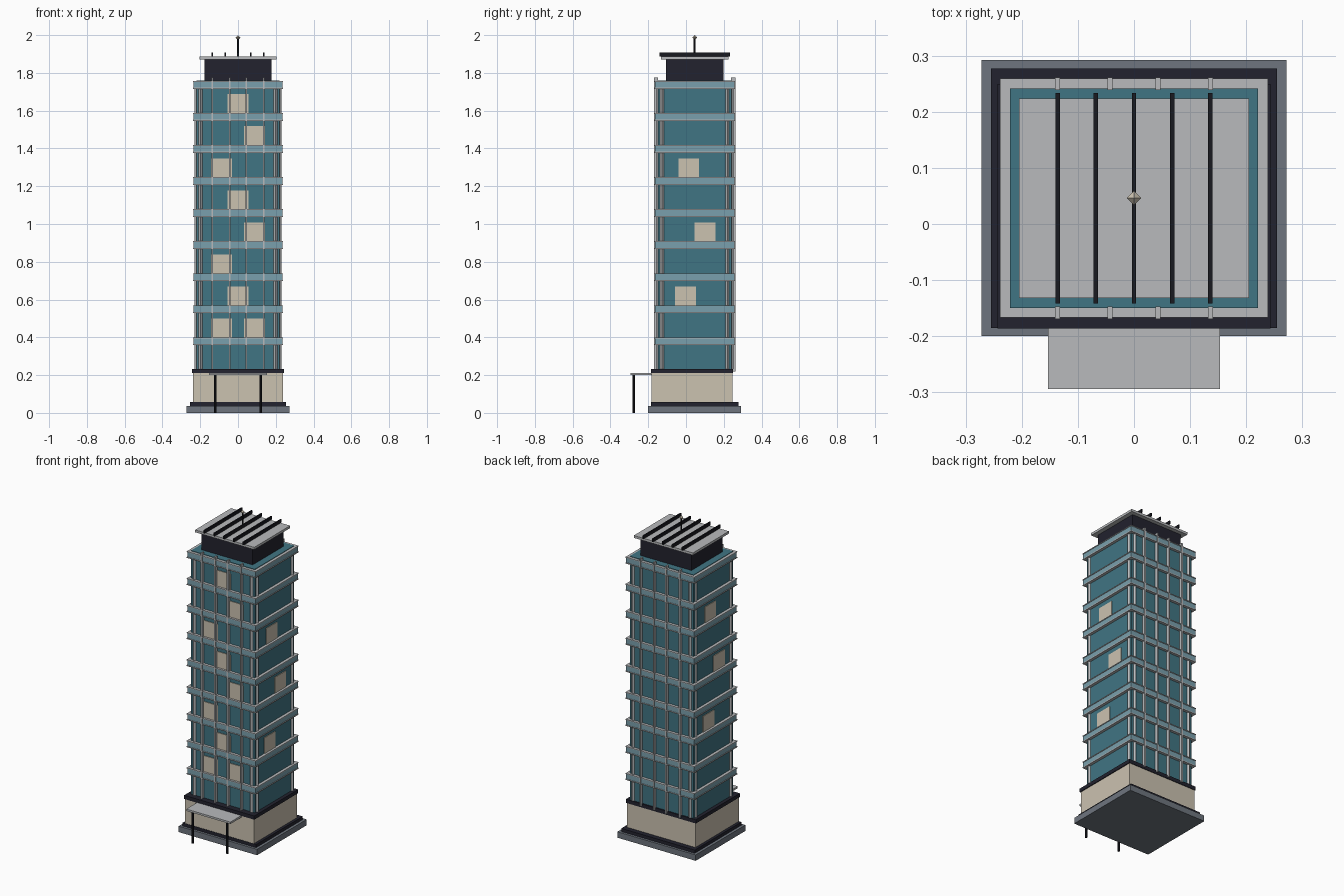
import bpy, bmesh, math

if "Cube" in bpy.data.objects:
    bpy.data.objects.remove(bpy.data.objects["Cube"])

CY = 0.046  # tower centre line in y


def srgb(r, g, b):
    f = lambda c: c / 12.92 if c <= 0.04045 else ((c + 0.055) / 1.055) ** 2.4
    return (f(r / 255), f(g / 255), f(b / 255), 1)


def mat(name, *rgb):
    m = bpy.data.materials.new(name)
    m.diffuse_color = srgb(*rgb)
    m.use_nodes = True
    m.node_tree.nodes["Principled BSDF"].inputs["Base Color"].default_value = m.diffuse_color
    return m


STONE = mat("slate grey", 110, 117, 126)
DARK = mat("dark navy", 34, 34, 46)
BLACK = mat("near black", 24, 25, 32)
BEIGE = mat("warm beige", 203, 194, 176)
TEAL = mat("teal glass", 64, 117, 131)
PALE = mat("pale teal", 122, 160, 173)
GREY = mat("light grey", 184, 186, 188)


def finish(name, bm, material):
    me = bpy.data.meshes.new(name)
    bm.to_mesh(me)
    bm.free()
    me.materials.append(material)
    ob = bpy.data.objects.new(name, me)
    bpy.context.collection.objects.link(ob)
    return ob


def add_box(bm, x0, x1, y0, y1, z0, z1):
    verts = bmesh.ops.create_cube(bm, size=1)["verts"]
    for v in verts:
        v.co.x = x1 if v.co.x > 0 else x0
        v.co.y = y1 if v.co.y > 0 else y0
        v.co.z = z1 if v.co.z > 0 else z0


def boxes(name, material, specs):
    bm = bmesh.new()
    for s in specs:
        add_box(bm, *s)
    return finish(name, bm, material)


def block(hx, hy, z0, z1, cy=CY):
    return (-hx, hx, cy - hy, cy + hy, z0, z1)


def add_post(bm, x, y, r, z0, z1, sides):
    verts = bmesh.ops.create_cone(bm, cap_ends=True, segments=sides,
                                  radius1=r, radius2=r, depth=z1 - z0)["verts"]
    bmesh.ops.translate(bm, verts=verts, vec=(x, y, (z0 + z1) / 2))


# Base and podium
boxes("base_slab", STONE, [block(0.272, 0.246, 0, 0.037)])
boxes("plinth", DARK, [block(0.255, 0.231, 0.037, 0.057)])
boxes("podium", BEIGE, [block(0.238, 0.2145, 0.057, 0.21, 0.0315)])
boxes("podium_cornice", DARK, [block(0.243, 0.218, 0.21, 0.233, 0.0315)])

# Entrance canopy on two columns
boxes("entrance_canopy", GREY, [(-0.153, 0.153, -0.294, -0.17, 0.2, 0.212)])
bm = bmesh.new()
for x in (-0.12, 0.12):
    add_post(bm, x, -0.277, 0.007, 0, 0.2, 8)
finish("canopy_columns", bm, BLACK)

# Tower body
boxes("tower_body", TEAL, [block(0.221, 0.1955, 0.233, 1.76)])

# Floor bands with grey edges above and below
FLOOR = 0.1696
bands, edges = [], []
for i in range(9):
    z = 0.38 + i * FLOOR
    bands.append(block(0.236, 0.2105, z - 0.015, z + 0.015))
    edges.append(block(0.239, 0.213, z - 0.021, z - 0.015))
    edges.append(block(0.239, 0.213, z + 0.015, z + 0.02))
boxes("floor_bands", PALE, bands)
boxes("floor_band_edges", GREY, edges)

# Mullions on front and back
mull = []
for x in (-0.136, -0.043, 0.043, 0.136):
    for s in (-1, 1):
        a, b = sorted((CY + s * 0.193, CY + s * 0.215))
        mull.append((x - 0.0045, x + 0.0045, a, b, 0.22, 1.775))
boxes("mullions", GREY, mull)

# Paired diamond posts at each corner
bm = bmesh.new()
for sx in (-1, 1):
    for sy in (-1, 1):
        add_post(bm, sx * 0.198, CY + sy * 0.193, 0.0125, 0.233, 1.757, 4)
        add_post(bm, sx * 0.218, CY + sy * 0.173, 0.0125, 0.233, 1.757, 4)
finish("corner_posts", bm, GREY)

# Lit windows: (offset, floor) on each side
W, H, T = 0.055, 0.05, 0.004
win = []
for x, f in ((-0.088, 0), (0.088, 0), (0, 1), (-0.088, 2), (0.088, 3),
             (0, 4), (-0.088, 5), (0.088, 6), (0, 7)):
    z, y = 0.45 + f * FLOOR, CY - 0.1955
    win.append((x - W, x + W, y - T, y + T / 2, z - H, z + H))
for off, f in ((-0.049, 1), (0.054, 3), (-0.031, 5)):
    for s in (1, -1):
        y = CY + s * off
        z = 0.45 + (f + (s < 0)) * FLOOR
        a, b = sorted((s * 0.219, s * (0.221 + T)))
        win.append((a, b, y - W, y + W, z - H, z + H))
boxes("lit_windows", BEIGE, win)

# Penthouse, roof plate and fins
boxes("penthouse", DARK, [block(0.177, 0.153, 1.76, 1.872)])
boxes("roof_plate", GREY, [block(0.205, 0.178, 1.872, 1.887)])
boxes("roof_fins", BLACK, [(x - 0.004, x + 0.004, CY - 0.1875, CY + 0.1875, 1.887, 1.907)
                           for x in (-0.136, -0.068, 0, 0.068, 0.136)])

# Antenna with a faceted tip
bm = bmesh.new()
add_post(bm, 0, CY, 0.005, 1.887, 1.98, 6)
finish("antenna_rod", bm, BLACK)
bm = bmesh.new()
v = bmesh.ops.create_uvsphere(bm, u_segments=4, v_segments=2, radius=0.013)["verts"]
bmesh.ops.translate(bm, verts=v, vec=(0, CY, 1.987))
finish("antenna_tip", bm, BEIGE)
